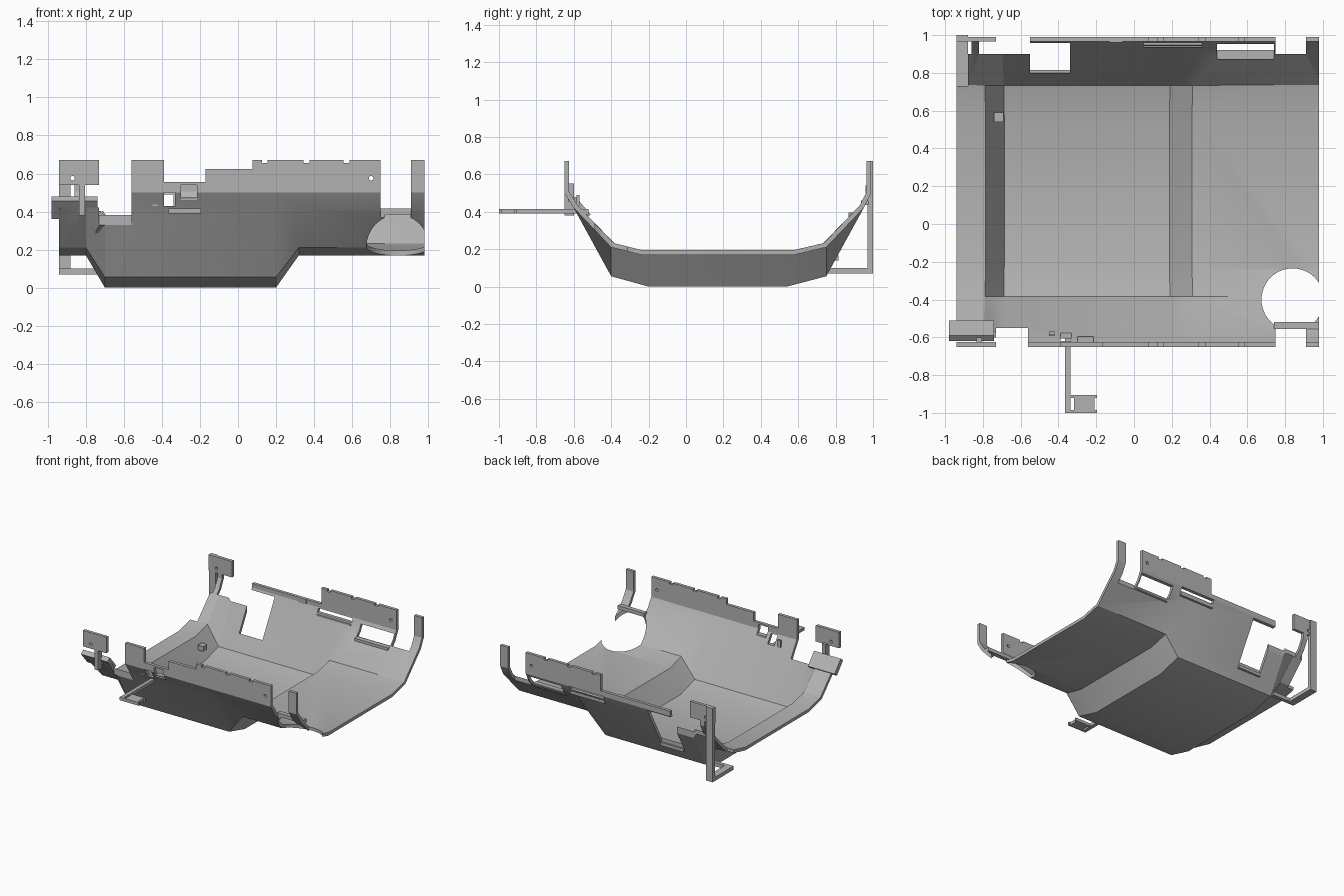
import bpy, bmesh, math
from mathutils import Matrix

old = bpy.data.objects.get("Cube")
if old:
    bpy.data.objects.remove(old, do_unlink=True)

grey = bpy.data.materials.new("plain grey")
grey.use_nodes = True
grey.diffuse_color = (0.45, 0.45, 0.45, 1)
grey.node_tree.nodes["Principled BSDF"].inputs["Base Color"].default_value = (0.45, 0.45, 0.45, 1)


def finish(name, bm):
    mesh = bpy.data.meshes.new(name)
    bmesh.ops.recalc_face_normals(bm, faces=bm.faces)
    bm.to_mesh(mesh)
    bm.free()
    mesh.materials.append(grey)
    ob = bpy.data.objects.new(name, mesh)
    bpy.context.collection.objects.link(ob)
    return ob


def add_box(bm, x0, x1, y0, y1, z0, z1):
    m = Matrix.Translation(((x0 + x1) / 2, (y0 + y1) / 2, (z0 + z1) / 2))
    bmesh.ops.create_cube(bm, size=1, matrix=m @ Matrix.Diagonal((x1 - x0, y1 - y0, z1 - z0, 1)))


def boxes(name, *dims):
    bm = bmesh.new()
    for d in dims:
        add_box(bm, *d)
    return finish(name, bm)


def select(ob):
    bpy.ops.object.select_all(action='DESELECT')
    ob.select_set(True)
    bpy.context.view_layer.objects.active = ob


# Tray: shallow and deep cross-sections lofted along x
front = [(-.65, .67), (-.65, .5), (-.6, .42)]
back = [(.95, .42), (.99, .5), (.99, .67)]
shallow = front + [(-.4, .21), (-.24, .17), (.58, .17), (.75, .21)] + back
deep = front + [(-.4, .055), (-.2, 0), (.54, 0), (.75, .055)] + back
stations = [(-.94, shallow), (-.8, shallow), (-.7, deep), (.2, deep), (.32, shallow), (.98, shallow)]

bm = bmesh.new()
rows = [[bm.verts.new((x, y, z)) for y, z in prof] for x, prof in stations]
for a, b in zip(rows, rows[1:]):
    for i in range(len(a) - 1):
        bm.faces.new((a[i], a[i + 1], b[i + 1], b[i]))
tray = finish("tray_shell", bm)
# Outside normals face down
if max(tray.data.polygons, key=lambda p: p.area).normal.z > 0:
    tray.data.flip_normals()
mod = tray.modifiers.new("thickness", 'SOLIDIFY')
mod.thickness = .025
mod.offset = -1
mod.use_even_offset = True

# Cut-outs in the front wall
F0, F1 = -.8, -.55
cuts = [
    (-.73, -.56, F0, F1, -.1, .8),
    (-1, -.835, F0, F1, .42, .54),
    (-.805, -.73, F0, F1, .42, .54),
    (-.39, -.17, F0, F1, .555, .8),
    (-.18, .075, F0, F1, .625, .8),
    (.75, .91, F0, F1, .1, .8),
    (-.3, -.215, F0, F1, .475, .54),
    (-.39, -.33, F0, F1, .43, .5),
]
# Cut-outs in the back wall
B1 = 1.1
cuts += [
    (-1, -.88, .73, B1, -.1, .54),
    (-.89, -.86, .9, B1, -.1, .54),
    (-.82, -.72, .9, B1, -.1, .54),
    (-.73, -.55, .9, B1, -.1, .8),
    (-.55, -.34, .8, B1, -.1, .49),
    (-.56, .075, .9, B1, .54, .8),
    (.05, .36, .9, B1, .47, .5),
    (.44, .74, .88, B1, .39, .48),
    (.75, .91, .9, B1, .1, .8),
]
# Small notches along both top edges
for x in (.14, .36, .57):
    cuts += [(x - .015, x + .015, y - .03, y + .03, .655, .8) for y in (-.65, .99)]


def cut_with(ob, cutter):
    cutter.hide_render = True
    m = ob.modifiers.new("cut", 'BOOLEAN')
    m.operation = 'DIFFERENCE'
    m.solver = 'EXACT'
    m.use_self = True
    m.object = cutter
    select(ob)
    for name in [k.name for k in ob.modifiers]:
        bpy.ops.object.modifier_apply(modifier=name)
    bpy.data.objects.remove(cutter, do_unlink=True)


cut_with(tray, boxes("notch_cutter", *cuts))

# Round opening and screw holes
bm = bmesh.new()
bmesh.ops.create_cone(bm, cap_ends=True, segments=48, radius1=.165, radius2=.165, depth=2,
                      matrix=Matrix.Translation((.84, -.4, .3)))
for x in (-.87, .7):
    bmesh.ops.create_cone(bm, cap_ends=True, segments=16, radius1=.012, radius2=.012, depth=3,
                          matrix=Matrix.Translation((x, 0, .575)) @ Matrix.Rotation(math.pi / 2, 4, 'X'))
cut_with(tray, finish("hole_cutter", bm))
select(tray)
bpy.ops.object.shade_smooth_by_angle(angle=math.radians(25))

# Strip bridging the round opening
boxes("opening_strip", (.74, .98, -.555, -.52, .385, .415))

# Arm and slotted foot reaching forward
boxes("front_arm", (-.365, -.335, -1, -.57, .39, .415),
      (-.335, -.195, -1, -.985, .39, .415), (-.335, -.195, -.92, -.905, .39, .415),
      (-.318, -.208, -.985, -.92, .39, .415))

# Rear post with its angled foot
boxes("rear_post", (-.94, -.88, .97, 1, .07, .67), (-.94, -.88, .73, .97, .07, .1),
      (-.88, -.72, .73, .76, .07, .1))

# Ledges below the back slots
boxes("back_ledges", (.05, .36, .935, .975, .435, .46), (.44, .74, .87, .91, .37, .395),
      (-.55, -.34, .785, .815, .14, .165))

# Sloping flange on the front corner
bm = bmesh.new()
section = [(-.62, .455), (-.59, .48), (-.51, .385), (-.54, .36)]
ends = [[bm.verts.new((x, y, z)) for y, z in section] for x in (-.98, -.74)]
for e in ends:
    bm.faces.new(e)
for i in range(4):
    j = (i + 1) % 4
    bm.faces.new((ends[0][i], ends[0][j], ends[1][j], ends[1][i]))
finish("corner_flange", bm)

# Small clips and hooks
boxes("front_stem", (-.835, -.805, -.65, -.6, .38, .55))
boxes("front_hook", (-.45, -.42, -.61, -.57, .43, .45), (-.45, -.42, -.585, -.57, .45, .49))
boxes("window_lip", (-.3, -.215, -.63, -.595, .455, .475))
boxes("floor_clip", (-.74, -.69, .54, .59, .11, .15))
boxes("back_tab", (-.13, -.06, .96, .99, .5, .54))
